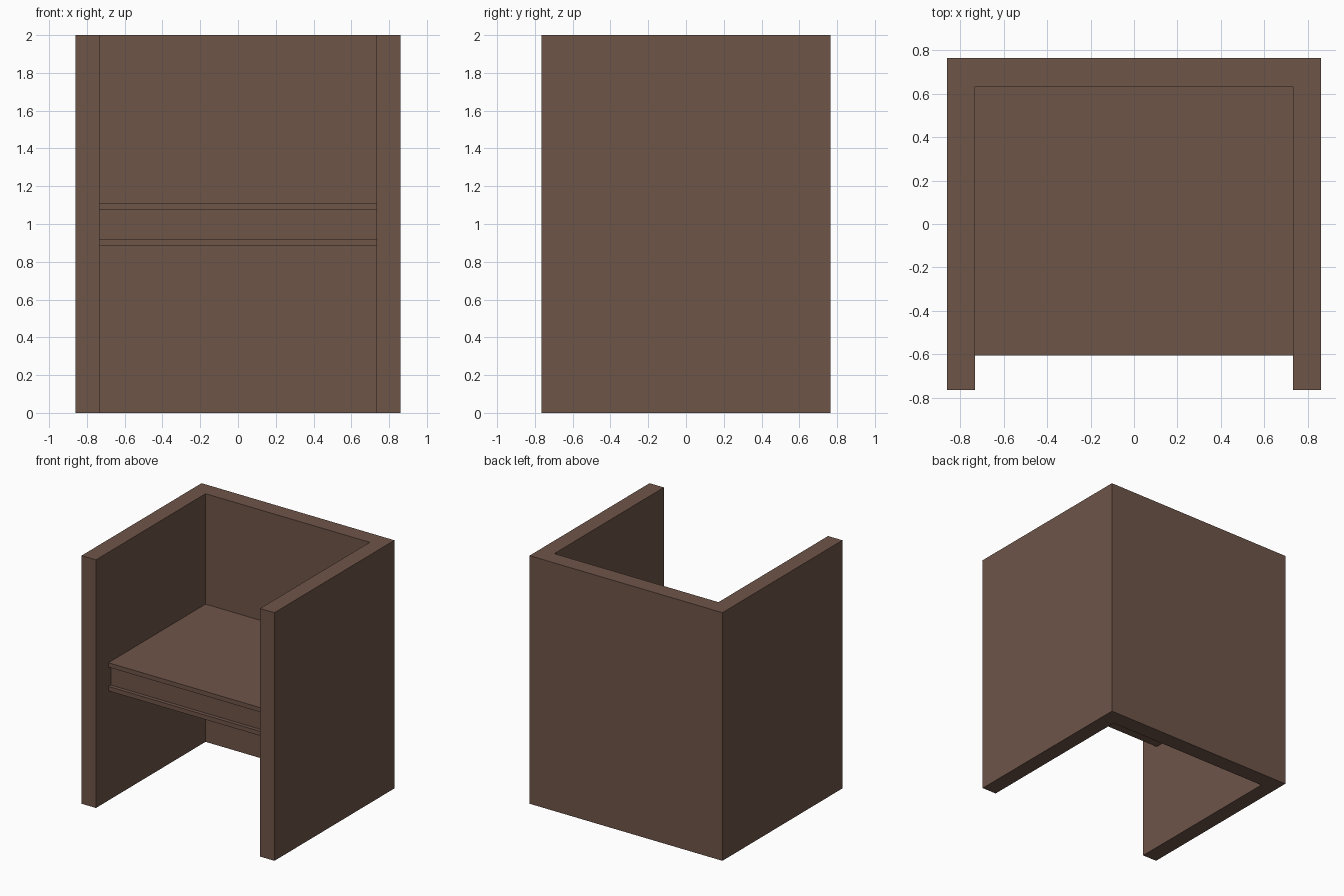
import bpy
import bmesh

if "Cube" in bpy.data.objects:
    bpy.data.objects.remove(bpy.data.objects["Cube"])

H = 2.0                      # overall height
X, Y = 0.86, 0.764           # outer half width / half depth
XI, YI = 0.732, 0.632        # inner faces of arms and back

brown = bpy.data.materials.new("dark_brown")
brown.diffuse_color = (0.156, 0.090, 0.066, 1.0)
brown.use_nodes = True
brown.node_tree.nodes["Principled BSDF"].inputs["Base Color"].default_value = brown.diffuse_color


def extrude_profile(name, outline, z0, z1):
    """Extrude a flat xy outline from z0 up to z1."""
    bm = bmesh.new()
    face = bm.faces.new([bm.verts.new((x, y, z0)) for x, y in outline])
    res = bmesh.ops.extrude_face_region(bm, geom=[face])
    verts = [g for g in res["geom"] if isinstance(g, bmesh.types.BMVert)]
    bmesh.ops.translate(bm, verts=verts, vec=(0, 0, z1 - z0))
    bmesh.ops.recalc_face_normals(bm, faces=bm.faces)
    mesh = bpy.data.meshes.new(name)
    bm.to_mesh(mesh)
    bm.free()
    mesh.materials.append(brown)
    obj = bpy.data.objects.new(name, mesh)
    bpy.context.collection.objects.link(obj)
    return obj


def seat_slab(name, front, z0, z1):
    """Rectangular slab between the arms, running to the back panel."""
    return extrude_profile(
        name, [(-XI, front), (XI, front), (XI, YI), (-XI, YI)], z0, z1)


# U-shaped shell: both arms and the back
extrude_profile("arms_and_back", [
    (-X, -Y), (-XI, -Y), (-XI, YI), (XI, YI),
    (XI, -Y), (X, -Y), (X, Y), (-X, Y)], 0.0, H)

# Seat: two thin boards with a slightly recessed core
seat_slab("seat_bottom_board", -0.605, 0.883, 0.919)
seat_slab("seat_core", -0.575, 0.919, 1.074)
seat_slab("seat_top_board", -0.605, 1.074, 1.110)
